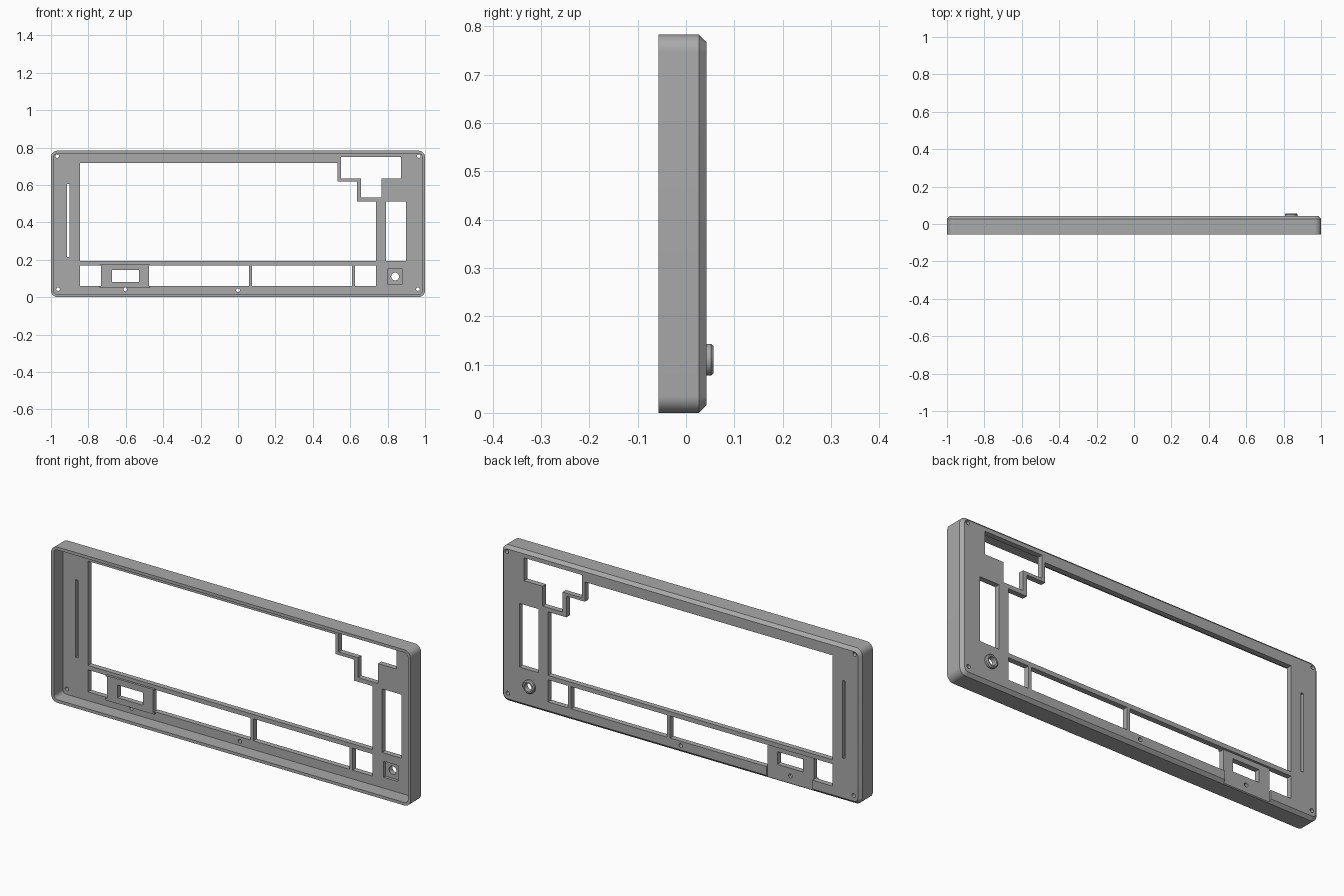
import bpy, bmesh, math

cube = bpy.data.objects.get("Cube")
if cube:
    bpy.data.objects.remove(cube, do_unlink=True)

H, BACK, CHAMFER, WALL = 0.783, 0.042, 0.015, 0.015
FRONT, FLOOR = -0.057, 0.015

grey = bpy.data.materials.new("plain grey")
grey.use_nodes = True
grey.diffuse_color = (0.4, 0.4, 0.4, 1)
grey.node_tree.nodes["Principled BSDF"].inputs["Base Color"].default_value = (0.4, 0.4, 0.4, 1)


def rect(x0, x1, z0, z1):
    return [(x0, z0), (x1, z0), (x1, z1), (x0, z1)]


def circle(x, z, r, n=24):
    return [(x + r * math.cos(i * math.tau / n), z + r * math.sin(i * math.tau / n)) for i in range(n)]


def round_rect(inset, radius=0.035, n=8):
    r = radius - inset
    w, h = 1 - inset - r, H / 2 - inset - r
    pts = []
    for q, (sx, sz) in enumerate([(1, 1), (-1, 1), (-1, -1), (1, -1)]):
        for i in range(n + 1):
            a = (q + i / n) * math.pi / 2
            pts.append((sx * w + r * math.cos(a), H / 2 + sz * h + r * math.sin(a)))
    return pts


def loft(bm, sections):
    """Closed solid through (y, outline) sections."""
    rings = [[bm.verts.new((x, y, z)) for x, z in pts] for y, pts in sections]
    for a, b in zip(rings, rings[1:]):
        for i in range(len(a)):
            j = (i + 1) % len(a)
            bm.faces.new((a[i], a[j], b[j], b[i]))
    bm.faces.new(rings[0])
    bm.faces.new(rings[-1])


def solid(name, lofts):
    bm = bmesh.new()
    for sections in lofts:
        loft(bm, sections)
    bmesh.ops.recalc_face_normals(bm, faces=bm.faces)
    me = bpy.data.meshes.new(name)
    bm.to_mesh(me)
    bm.free()
    me.materials.append(grey)
    ob = bpy.data.objects.new(name, me)
    bpy.context.collection.objects.link(ob)
    return ob


def prism(pts, y0, y1):
    return [(y0, pts), (y1, pts)]


def combine(target, other, operation):
    bpy.context.view_layer.objects.active = target
    mod = target.modifiers.new(operation, 'BOOLEAN')
    mod.operation, mod.solver, mod.object = operation, 'EXACT', other
    bpy.ops.object.modifier_apply(modifier=mod.name)
    bpy.data.objects.remove(other, do_unlink=True)


# Outer shell with chamfered back edge, hollowed from the front
case = solid("panel_case", [[(FRONT, round_rect(0)), (BACK - CHAMFER, round_rect(0)),
                             (BACK, round_rect(CHAMFER))]])
combine(case, solid("cavity", [prism(round_rect(WALL), -0.1, FLOOR)]), 'DIFFERENCE')

# Thicker pad behind the small display, and the round boss
combine(case, solid("pad", [prism(rect(-0.74, -0.47, 0.05, 0.175), 0.004, 0.035)]), 'UNION')
BX, BZ = 0.84, 0.11
combine(case, solid("boss", [[(0.035, circle(BX, BZ, 0.033, 32)), (0.052, circle(BX, BZ, 0.033, 32)),
                              (0.057, circle(BX, BZ, 0.028, 32))]]), 'UNION')

# Shallow recess on the back, and square pocket inside the boss
combine(case, solid("recesses", [
    prism(rect(-0.733, -0.476, -0.05, 0.17), BACK - 0.011, 0.1),
    prism(rect(BX - 0.04, BX + 0.04, BZ - 0.04, BZ + 0.04), -0.02, 0.03)]), 'DIFFERENCE')

# Windows, slot and screw holes
main_window = [(-0.845, 0.192), (0.738, 0.192), (0.738, 0.512), (0.636, 0.512),
               (0.636, 0.618), (0.533, 0.618), (0.533, 0.717), (-0.845, 0.717)]
stepped_window = [(0.657, 0.533), (0.768, 0.533), (0.768, 0.633), (0.872, 0.633),
                  (0.872, 0.748), (0.55, 0.748), (0.55, 0.633), (0.657, 0.633)]
openings = [main_window, stepped_window,
            rect(0.791, 0.898, 0.192, 0.512),
            rect(-0.674, -0.53, 0.08, 0.144),
            rect(-0.915, -0.9, 0.215, 0.605),
            circle(BX, BZ, 0.021)]
for x0, x1 in [(-0.845, -0.733), (-0.476, 0.059), (0.075, 0.61), (0.626, 0.738)]:
    openings.append(rect(x0, x1, 0.059, 0.17))
for x, z in [(-0.967, 0.754), (0.967, 0.754), (-0.962, 0.043), (0.962, 0.043), (-0.603, 0.041), (0, 0.037)]:
    openings.append(circle(x, z, 0.01, 16))
combine(case, solid("openings", [prism(p, -0.04, 0.1) for p in openings]), 'DIFFERENCE')

case.select_set(True)
bpy.context.view_layer.objects.active = case
bpy.ops.object.shade_smooth_by_angle(angle=math.radians(30))
